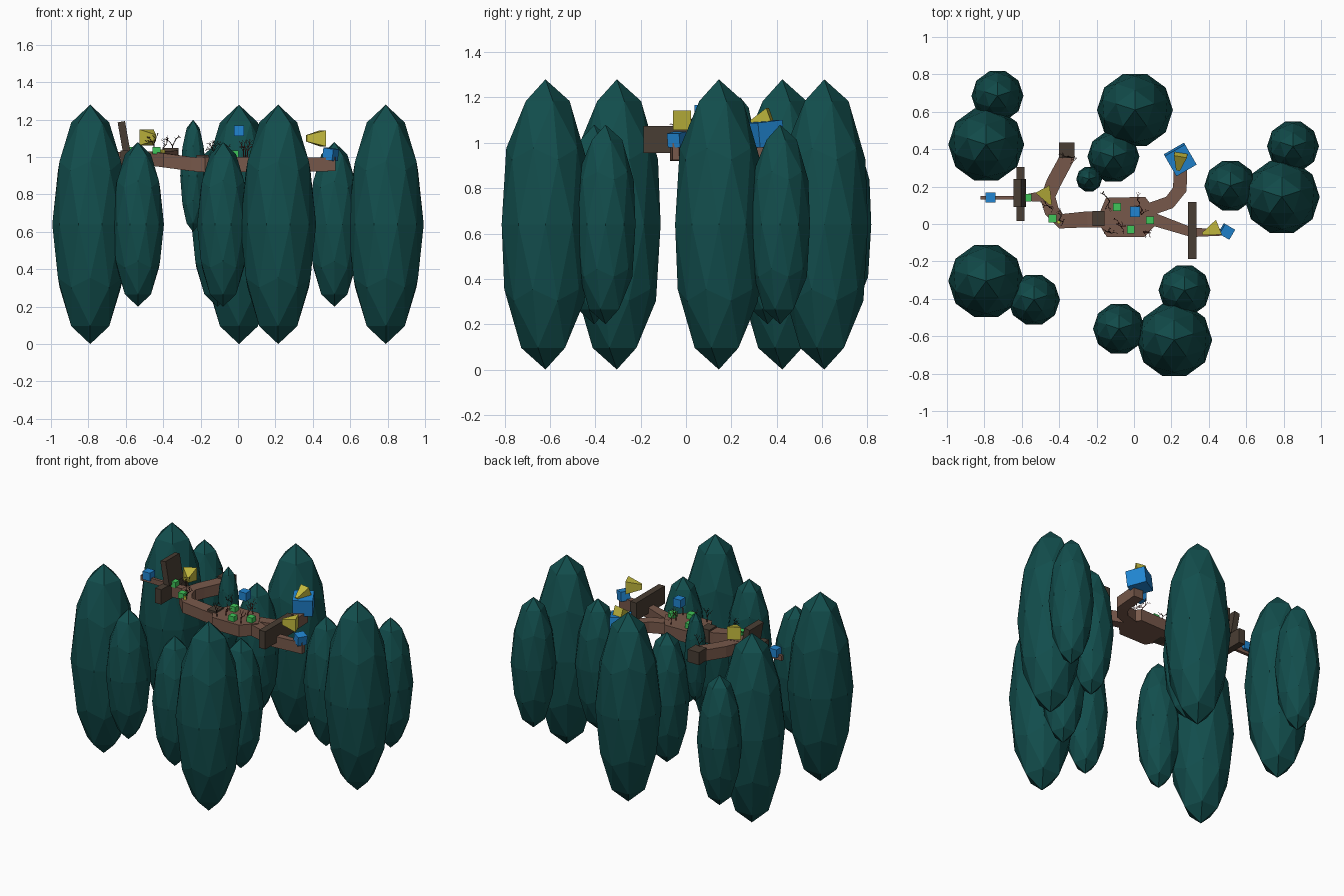
import bpy, bmesh, math, random
from mathutils import Vector, Matrix

if "Cube" in bpy.data.objects:
    bpy.data.objects.remove(bpy.data.objects["Cube"])

random.seed(4)


def mat(name, r, g, b):
    m = bpy.data.materials.new(name)
    m.diffuse_color = (r, g, b, 1)
    m.use_nodes = True
    m.node_tree.nodes["Principled BSDF"].inputs["Base Color"].default_value = m.diffuse_color
    return m


TEAL = mat("dark teal", 0.006, 0.075, 0.073)
BROWN = mat("earth brown", 0.185, 0.098, 0.069)
DARK = mat("dark wood", 0.066, 0.047, 0.033)
BLUE = mat("blue", 0.015, 0.235, 0.64)
YELLOW = mat("yellow", 0.56, 0.50, 0.05)
GREEN = mat("green", 0.05, 0.56, 0.10)
TWIG = mat("twig brown", 0.035, 0.017, 0.013)
RED = mat("red twig", 0.16, 0.035, 0.028)


def finish(name, bm, m):
    bmesh.ops.recalc_face_normals(bm, faces=bm.faces)
    me = bpy.data.meshes.new(name)
    bm.to_mesh(me)
    bm.free()
    me.materials.append(m)
    ob = bpy.data.objects.new(name, me)
    bpy.context.collection.objects.link(ob)
    return ob


def box(name, m, loc, size, rot=(0, 0, 0)):
    bm = bmesh.new()
    bmesh.ops.create_cube(bm, size=1)
    bmesh.ops.scale(bm, vec=size, verts=bm.verts)
    ob = finish(name, bm, m)
    ob.location = loc
    ob.rotation_euler = [math.radians(a) for a in rot]
    return ob


def rock(name, x, y, z, r, h):
    bm = bmesh.new()
    bmesh.ops.create_icosphere(bm, subdivisions=2, radius=1)
    bmesh.ops.rotate(bm, verts=bm.verts, matrix=Matrix.Rotation(math.radians(18), 3, 'Z'))
    bmesh.ops.scale(bm, vec=(r, r, h), verts=bm.verts)
    ob = finish(name, bm, TEAL)
    ob.location = (x, y, z)


def path(name, pts, thick=0.075):
    """Ribbon slab through (x, y, top z, width) points."""
    bm = bmesh.new()
    rings = []
    P = [Vector(p[:2]) for p in pts]
    for i, p in enumerate(pts):
        d = (P[min(i + 1, len(P) - 1)] - P[max(i - 1, 0)]).normalized()
        n = Vector((-d.y, d.x)) * p[3] / 2
        a, b = P[i] + n, P[i] - n
        rings.append([bm.verts.new((v.x, v.y, z)) for v, z in
                      ((a, p[2]), (b, p[2]), (b, p[2] - thick), (a, p[2] - thick))])
    for r, s in zip(rings, rings[1:]):
        for k in range(4):
            bm.faces.new((r[k], r[(k + 1) % 4], s[(k + 1) % 4], s[k]))
    bm.faces.new(rings[0])
    bm.faces.new(rings[-1])
    return finish(name, bm, BROWN)


def wedge(name, loc, rot, length=0.095, wide=0.086, tip=(0.012, 0.035)):
    """Horn flaring along its local x axis."""
    bm = bmesh.new()
    bmesh.ops.create_cube(bm, size=1)
    for v in bm.verts:
        w = (wide, wide) if v.co.x > 0 else tip
        v.co = (v.co.x * length, v.co.y * w[0], v.co.z * w[1])
    ob = finish(name, bm, YELLOW)
    ob.location = loc
    ob.rotation_euler = [math.radians(a) for a in rot]


def stick(bm, p, q, r):
    d = q - p
    M = Matrix.Translation((p + q) / 2) @ d.to_track_quat('Z', 'Y').to_matrix().to_4x4()
    bmesh.ops.create_cone(bm, cap_ends=True, segments=4, radius1=r, radius2=r * 0.6,
                          depth=d.length, matrix=M)


def branch(bm, p, d, length, r, depth):
    q = p + d * length
    stick(bm, p, q, r)
    if depth:
        for _ in range(2):
            j = Vector([random.uniform(-0.8, 0.8) for _ in range(3)])
            branch(bm, q, (d + j).normalized(), length * 0.75, r * 0.7, depth - 1)


# rock columns: tall ones and their smaller companions
for i, (x, y) in enumerate([(-0.79, 0.425), (0.005, 0.61), (0.79, 0.145),
                            (-0.79, -0.305), (0.215, -0.62)]):
    rock(f"tall_rock_{i}", x, y, 0.64, 0.203, 0.64)
for i, (x, y) in enumerate([(-0.73, 0.685), (-0.11, 0.36), (0.85, 0.415), (0.515, 0.205),
                            (-0.535, -0.405), (-0.08, -0.56), (0.27, -0.355)]):
    rock(f"small_rock_{i}", x, y, 0.64, 0.139, 0.44)
rock("rock_sliver", -0.24, 0.24, 0.9, 0.069, 0.3)

# central floating platform
bm = bmesh.new()
outline = [(-0.15, 0.14), (0.06, 0.145), (0.1, 0.09), (0.14, 0.02),
           (0.055, -0.07), (-0.145, -0.07), (-0.2, 0.02)]
f = bm.faces.new([bm.verts.new((x, y, 1.0)) for x, y in outline])
e = bmesh.ops.extrude_face_region(bm, geom=[f])
bmesh.ops.translate(bm, vec=(0, 0, -0.08),
                    verts=[v for v in e["geom"] if isinstance(v, bmesh.types.BMVert)])
finish("central_platform", bm, BROWN)

# walkways
path("back_right_walkway", [(0.06, 0.07, 0.995, 0.07), (0.19, 0.115, 0.99, 0.07),
                            (0.245, 0.185, 0.99, 0.075), (0.25, 0.34, 1.0, 0.07)])
path("right_walkway", [(0.09, 0.03, 0.995, 0.07), (0.31, -0.045, 0.995, 0.05),
                       (0.52, -0.045, 1.0, 0.03)])
path("left_walkway", [(-0.17, 0.025, 0.995, 0.085), (-0.25, 0.025, 1.0, 0.085),
                      (-0.39, 0.015, 1.02, 0.08), (-0.44, 0.07, 1.03, 0.08),
                      (-0.46, 0.14, 1.03, 0.08)])
path("back_left_walkway", [(-0.47, 0.12, 1.028, 0.07), (-0.43, 0.22, 1.03, 0.08),
                           (-0.36, 0.35, 1.035, 0.08), (-0.36, 0.43, 1.035, 0.08)])
path("far_left_walkway", [(-0.44, 0.15, 1.027, 0.07), (-0.6, 0.14, 1.02, 0.03)])
box("left_beam", BROWN, (-0.69, 0.14, 1.01), (0.26, 0.02, 0.035))

# dark wooden blocks and barriers
box("joint_block", DARK, (-0.19, 0.03, 0.965), (0.065, 0.08, 0.09))
box("end_block", DARK, (-0.36, 0.395, 1.005), (0.084, 0.084, 0.085))
box("right_barrier", DARK, (0.312, -0.035, 1.015), (0.045, 0.305, 0.12))
box("left_barrier", DARK, (-0.607, 0.16, 0.985), (0.045, 0.29, 0.1))
box("left_upper_barrier", DARK, (-0.61, 0.165, 1.11), (0.04, 0.15, 0.16), (0, -10, 0))

# blue crates
box("centre_crate", BLUE, (0.005, 0.065, 1.14), (0.055, 0.055, 0.055))
box("right_crate", BLUE, (0.495, -0.04, 1.015), (0.062, 0.062, 0.062), (0, 8, -30))
box("left_crate", BLUE, (-0.767, 0.142, 1.04), (0.055, 0.055, 0.055))
box("large_crate", BLUE, (0.247, 0.345, 1.04), (0.125, 0.125, 0.11), (6, 0, 30))

# yellow horns
wedge("right_horn", (0.41, -0.035, 1.1), (0, 0, 22))
wedge("left_horn", (-0.467, 0.145, 1.105), (0, 0, 118))
wedge("top_horn", (0.243, 0.33, 1.105), (0, -20, 80), 0.09, 0.07, (0.02, 0.02))
box("small_lamp", YELLOW, (-0.402, 0.01, 1.03), (0.018, 0.018, 0.02), (0, 0, 30))

# green cubes on the ground
for i, p in enumerate([(-0.09, 0.09, 1.015), (0.085, 0.02, 1.015), (-0.017, -0.03, 1.015),
                       (-0.435, 0.03, 1.035), (-0.57, 0.14, 1.035)]):
    box(f"green_cube_{i}", GREEN, p, (0.042, 0.042, 0.038))

# bare twiggy shrubs
for i, (x, y, z, m) in enumerate([
        (-0.13, 0.12, 1, TWIG), (0.03, 0.115, 1, RED), (-0.13, -0.04, 1, TWIG),
        (0.05, -0.04, 1, RED), (0.04, 0.05, 1, RED), (-0.09, 0.0, 1, RED),
        (-0.40, 0.02, 1.02, TWIG), (-0.45, 0.09, 1.03, TWIG), (-0.35, 0.36, 1.03, TWIG)]):
    bm = bmesh.new()
    branch(bm, Vector((x, y, z - 0.005)), Vector((0, 0, 1)), 0.035, 0.004, 4)
    finish(f"shrub_{i}", bm, m)
